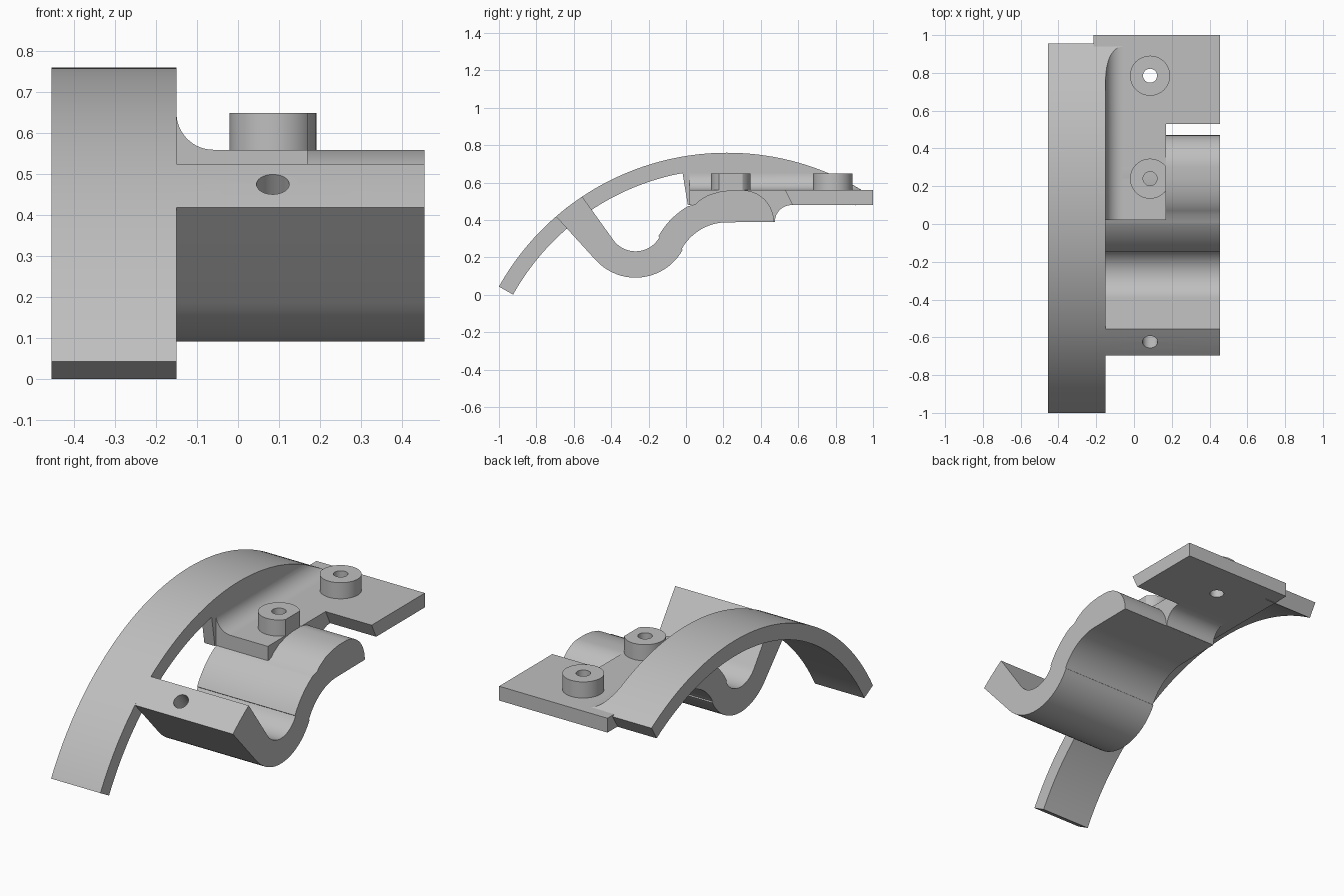
import bpy, bmesh
from math import radians, cos, sin, sqrt
from mathutils import Vector

cube = bpy.data.objects.get("Cube")
if cube:
    bpy.data.objects.remove(cube)

grey = bpy.data.materials.new("plain grey")
grey.use_nodes = True
grey.diffuse_color = (0.52, 0.52, 0.52, 1)
grey.node_tree.nodes["Principled BSDF"].inputs["Base Color"].default_value = (0.52, 0.52, 0.52, 1)


def arc(centre, radius, start, end, steps=20):
    """Points on an arc, angles in degrees."""
    angles = [radians(start + (end - start) * i / steps) for i in range(steps + 1)]
    return [(centre[0] + radius * cos(a), centre[1] + radius * sin(a)) for a in angles]


def finish(name, bm):
    bmesh.ops.recalc_face_normals(bm, faces=bm.faces)
    mesh = bpy.data.meshes.new(name)
    bm.to_mesh(mesh)
    bm.free()
    mesh.materials.append(grey)
    obj = bpy.data.objects.new(name, mesh)
    bpy.context.collection.objects.link(obj)
    return obj


def prism(name, points, low, high, axis="x"):
    """Extrude a closed profile: (y, z) along x, or (x, z) along y."""
    bm = bmesh.new()
    place = (lambda p: (low, *p)) if axis == "x" else (lambda p: (p[0], low, p[1]))
    face = bm.faces.new([bm.verts.new(place(p)) for p in points])
    new = bmesh.ops.extrude_face_region(bm, geom=[face])["geom"]
    step = Vector((high - low, 0, 0)) if axis == "x" else Vector((0, high - low, 0))
    bmesh.ops.translate(bm, vec=step, verts=[v for v in new if isinstance(v, bmesh.types.BMVert)])
    return finish(name, bm)


def cylinder(name, start, end, radius):
    start, end = Vector(start), Vector(end)
    bm = bmesh.new()
    bmesh.ops.create_cone(bm, cap_ends=True, segments=48, radius1=radius, radius2=radius,
                          depth=(end - start).length)
    bmesh.ops.rotate(bm, verts=bm.verts, matrix=(end - start).to_track_quat("Z", "Y").to_matrix())
    bmesh.ops.translate(bm, vec=(start + end) / 2, verts=bm.verts)
    return finish(name, bm)


def combine(obj, tool, operation="DIFFERENCE"):
    """Apply a boolean and remove its tool."""
    mod = obj.modifiers.new("cut", "BOOLEAN")
    mod.object, mod.operation, mod.solver = tool, operation, "EXACT"
    bpy.context.view_layer.objects.active = obj
    bpy.ops.object.modifier_apply(modifier=mod.name)
    bpy.data.objects.remove(tool)


def drill(obj, start, end, radius=0.037):
    combine(obj, cylinder("drill", start, end, radius))


# Main dimensions
HUB = (0.22, -0.638)
OUTER, INNER = 1.398, 1.311
INSIDE, NOTCH, SIDE = -0.15, 0.17, 0.455
TOP, UNDER = 0.56, 0.48
HOLE_X = 0.085


def on_arch(y, radius):
    return (y, HUB[1] + sqrt(radius ** 2 - (y - HUB[0]) ** 2))


# Curved arch band
arch = prism("arch_band", arc(HUB, OUTER, 150.8, 58.3, 64) + arc(HUB, INNER, 58.3, 150.8, 64),
             -SIDE, INSIDE)

# S-shaped strap ending in a rounded saddle
bowl, bend, hump = (-0.27, 0.38), (0.22, 0.11), (0.3, 0.39)
strap_profile = (
    [on_arch(y, OUTER) for y in (-0.695, -0.66, -0.625, -0.59, -0.555)]
    + arc(bowl, 0.147, 213, 331)
    + arc(bend, 0.42, 151, 120, 12)
    + [(0.05, 0.485), (0.07, 0.505), (0.12, 0.534), (0.18, 0.552), (0.24, TOP)]
    + arc(hump, 0.17, 90, 0)
    + arc(bend, 0.278, 90, 151)
    + arc(bowl, 0.288, 331, 222)
)
strap = prism("curved_strap", strap_profile, INSIDE, SIDE)
drill(strap, (HOLE_X, -0.665, 0.53), (HOLE_X, -0.53, 0.35), 0.04)

# Raised bridge between strap and back plate, with a fillet below
bridge_profile = ([(0.02, TOP), (0.6, TOP), (0.6, UNDER)]
                  + arc((0.565, 0.39), 0.09, 90, 180, 12)
                  + [(0.2, 0.4), (0.06, UNDER), (0.02, UNDER)])
bridge = prism("bridge_plate", bridge_profile, INSIDE, NOTCH)
drill(bridge, (HOLE_X, 0.24, 0.6), (HOLE_X, 0.24, 0.5))

# Back mounting plate
plate = prism("back_plate", [(0.53, TOP), (0.57, UNDER), (1, UNDER), (1, TOP)], -0.215, SIDE)
drill(plate, (HOLE_X, 0.785, 0.7), (HOLE_X, 0.785, 0.4))

# Web joining the bridge to the underside of the arch
web_top = [on_arch(-0.02 + 0.9 * i / 24, INNER + 0.01) for i in range(25)]
web = prism("arch_web", [(0.01, UNDER)] + web_top + [(0.88, UNDER)], -0.215, INSIDE)

# Concave fillet between arch side and plate, trimmed to the arch curve
fillet_profile = ([(INSIDE - 0.03, TOP - 0.02), (INSIDE - 0.03, 0.65)]
                  + arc((-0.06, 0.65), 0.09, 180, 270, 16) + [(-0.06, TOP - 0.02)])
fillet = prism("side_fillet", fillet_profile, 0.02, 0.955, "y")
disc = prism("trim_disc", arc(HUB, OUTER - 0.001, 150, 50, 64) + [HUB], -0.6, 0.6)
combine(fillet, disc, "INTERSECT")

# Hollow screw bosses, the front one cut flat at the notch
bosses = []
for name, y in (("front_boss", 0.24), ("back_boss", 0.785)):
    boss = cylinder(name, (HOLE_X, y, TOP - 0.01), (HOLE_X, y, 0.65), 0.106)
    drill(boss, (HOLE_X, y, 0.5), (HOLE_X, y, 0.7))
    bosses.append(boss)
combine(bosses[0], prism("flat_cutter", [(0, 0.4), (0.5, 0.4), (0.5, 0.8), (0, 0.8)], NOTCH, 0.4))

# Smooth curves with sharp edges kept
bpy.ops.object.select_all(action="DESELECT")
for obj in [arch, strap, bridge, plate, web, fillet] + bosses:
    obj.select_set(True)
    bpy.context.view_layer.objects.active = obj
bpy.ops.object.shade_smooth_by_angle(angle=radians(30))
